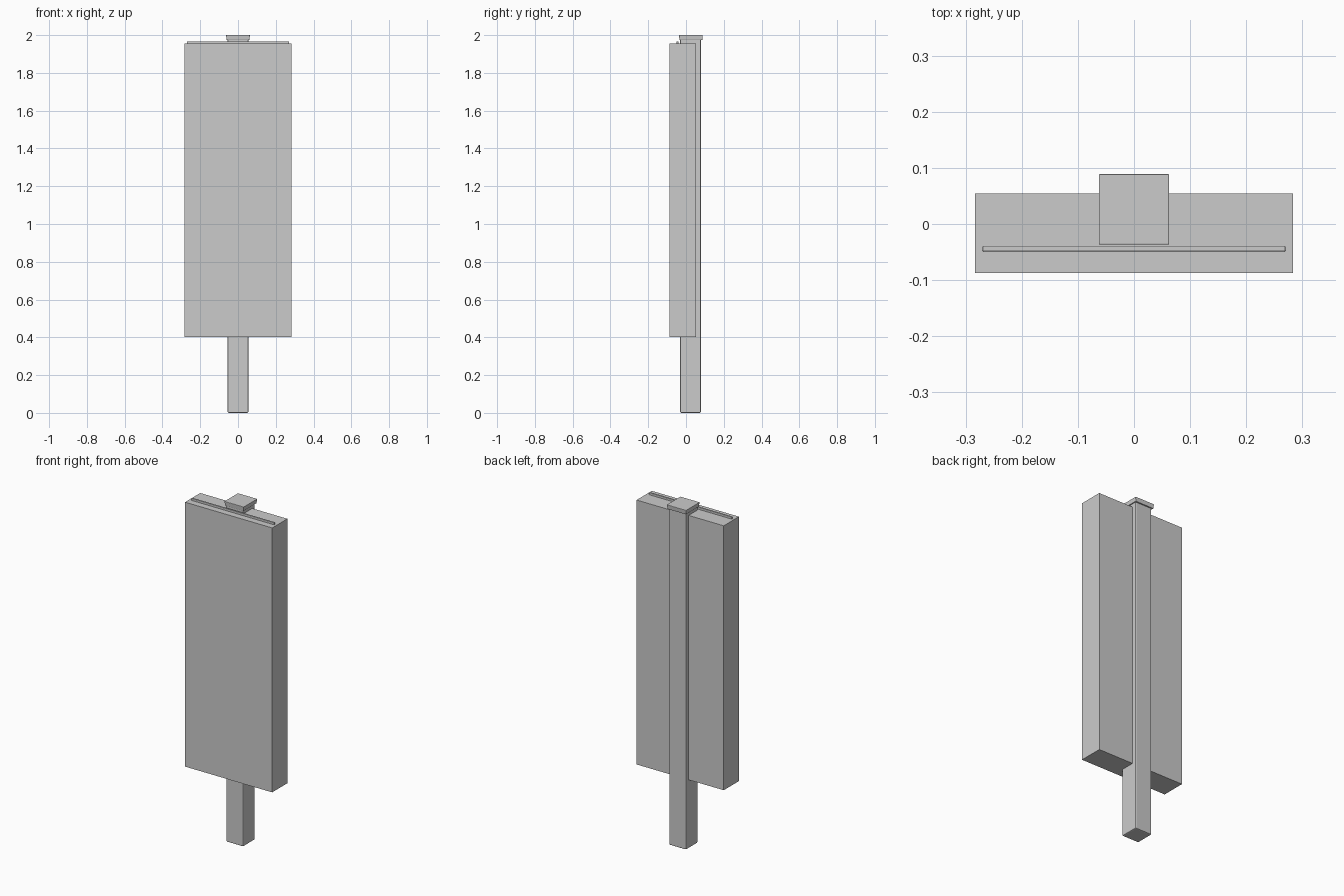
import bpy

if "Cube" in bpy.data.objects:
    bpy.data.objects.remove(bpy.data.objects["Cube"])


def box(name, x, y, z, bevel=0.0, segments=2):
    """Box from (min, max) ranges, optionally with softened edges."""
    loc = [(r[0] + r[1]) / 2 for r in (x, y, z)]
    bpy.ops.mesh.primitive_cube_add(size=1, location=loc)
    ob = bpy.context.object
    ob.name = name
    ob.scale = [r[1] - r[0] for r in (x, y, z)]
    bpy.ops.object.transform_apply(location=False, rotation=False, scale=True)
    if bevel:
        mod = ob.modifiers.new("soft_edges", 'BEVEL')
        mod.width = bevel
        mod.segments = segments
    return ob


# Square post standing on the ground, running up behind and through the panel
box("post", (-0.055, 0.055), (-0.031, 0.079), (0, 1.98), 0.006)

# Cap on top of the post
cap = box("post_cap", (-0.063, 0.063), (-0.037, 0.089), (1.974, 2.0), 0.002)
# Draw the underside of the cap in slightly
for v in cap.data.vertices:
    if v.co.z < 0:
        v.co.x *= 0.96
        v.co.y *= 0.96

# Thin backing board whose top edge shows above the panel
box("backing_board", (-0.27, 0.27), (-0.049, -0.039), (0.42, 1.967), 0.002)

# Large sharp-edged panel
box("panel", (-0.283, 0.283), (-0.087, 0.054), (0.402, 1.955))
